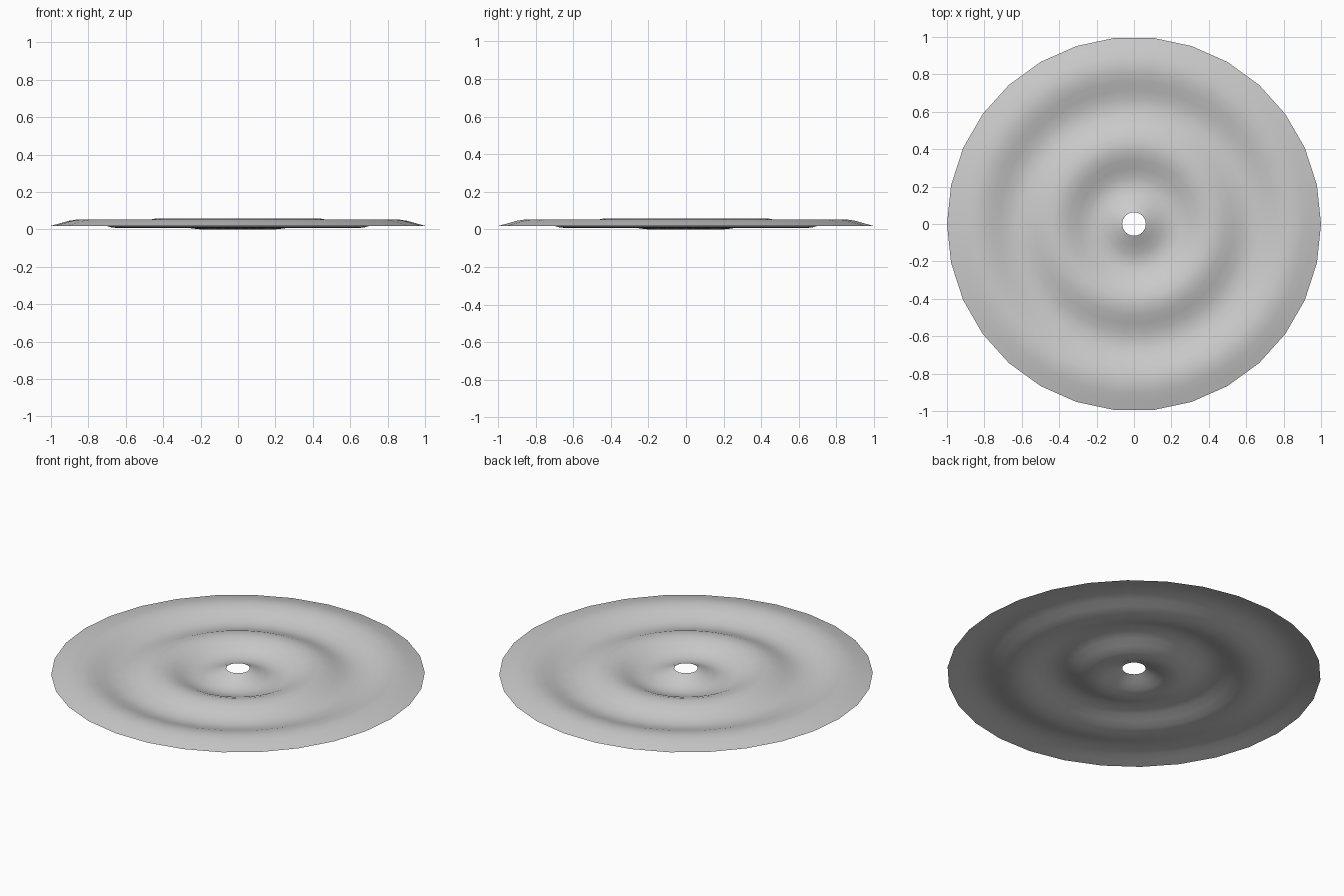
import bpy, bmesh
from math import cos, sin, tau

cube = bpy.data.objects.get("Cube")
if cube:
    bpy.data.objects.remove(cube, do_unlink=True)

SIDES, RINGS = 30, 20
HOLE, RIM = 0.063, 1.0


def ripple_height(r):
    # Waves that fade towards the rim
    return 0.031 + (0.034 - 0.014 * r) * cos(tau * r / 0.425)


# Plain grey material
grey = bpy.data.materials.new("light grey")
grey.use_nodes = True
colour = (0.6, 0.6, 0.6, 1)
grey.diffuse_color = colour
grey.node_tree.nodes["Principled BSDF"].inputs["Base Color"].default_value = colour

# Thin rippled sheet with a central hole, built ring by ring
bm = bmesh.new()
rings = []
for i in range(RINGS + 1):
    r = HOLE + (RIM - HOLE) * i / RINGS
    rings.append([bm.verts.new((r * cos(tau * k / SIDES), r * sin(tau * k / SIDES), ripple_height(r)))
                  for k in range(SIDES)])
for inner, outer in zip(rings, rings[1:]):
    for k in range(SIDES):
        n = (k + 1) % SIDES
        bm.faces.new((inner[k], outer[k], outer[n], inner[n])).smooth = True

mesh = bpy.data.meshes.new("rippled_disc")
bm.to_mesh(mesh)
bm.free()
mesh.materials.append(grey)
disc = bpy.data.objects.new("rippled_disc", mesh)
bpy.context.collection.objects.link(disc)
